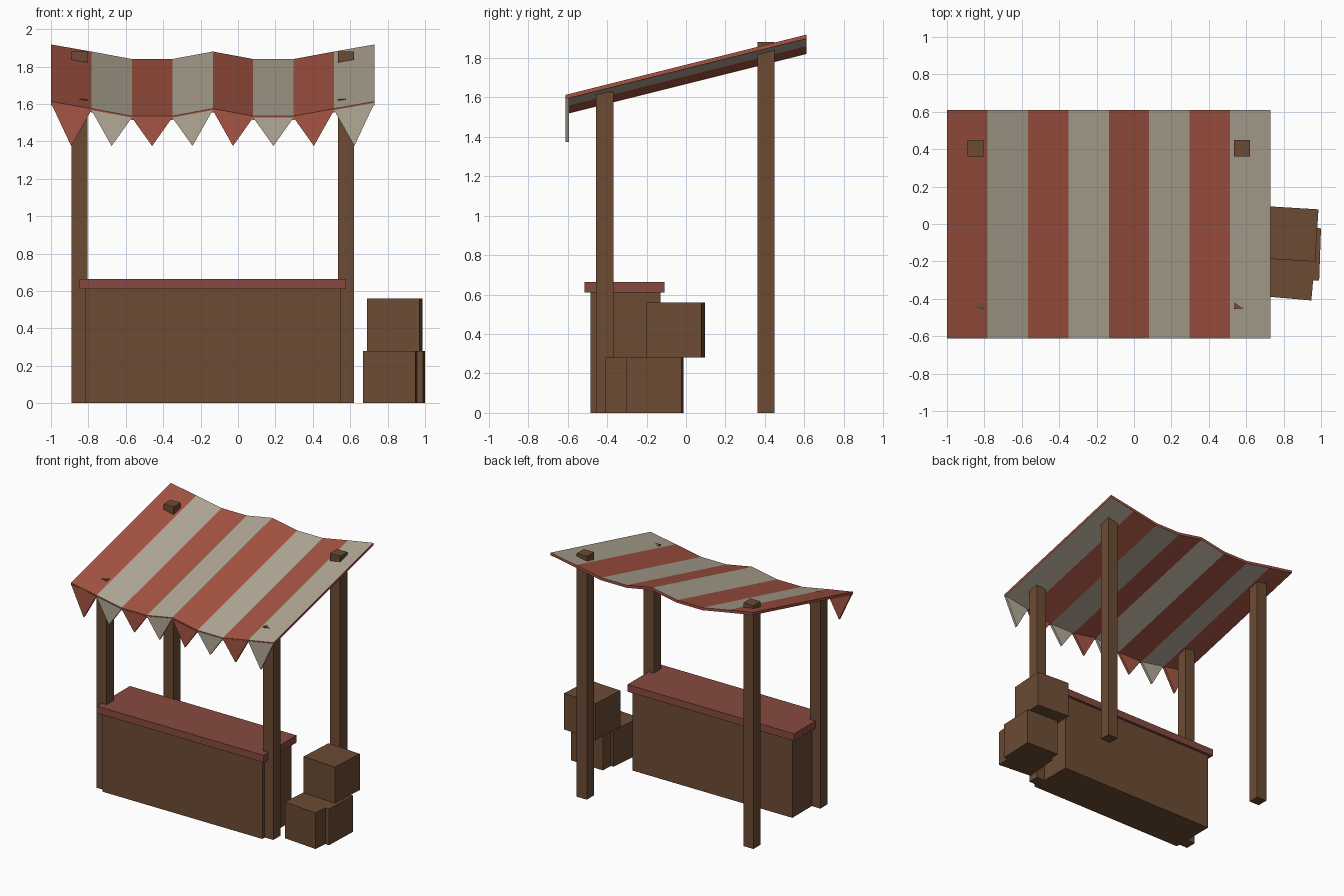
import bpy, bmesh
from math import radians

if "Cube" in bpy.data.objects:
    bpy.data.objects.remove(bpy.data.objects["Cube"])


def material(name, rgb):
    m = bpy.data.materials.new(name)
    m.diffuse_color = (*rgb, 1)
    m.use_nodes = True
    m.node_tree.nodes["Principled BSDF"].inputs["Base Color"].default_value = m.diffuse_color
    return m


wood = material("wood", (0.15, 0.072, 0.034))
red = material("red_cloth", (0.38, 0.09, 0.058))
cream = material("cream_cloth", (0.45, 0.40, 0.31))
top_red = material("counter_red", (0.24, 0.068, 0.05))


def finish(name, bm, mats):
    bmesh.ops.recalc_face_normals(bm, faces=bm.faces)
    me = bpy.data.meshes.new(name)
    bm.to_mesh(me)
    bm.free()
    for m in mats:
        me.materials.append(m)
    ob = bpy.data.objects.new(name, me)
    bpy.context.collection.objects.link(ob)
    return ob


def box(name, center, size, mat, turn=0):
    bm = bmesh.new()
    bmesh.ops.create_cube(bm, size=1)
    bmesh.ops.scale(bm, vec=size, verts=bm.verts)
    ob = finish(name, bm, [mat])
    ob.location = center
    ob.rotation_euler.z = radians(turn)
    return ob


MID = -0.135  # centre line of the stall

# Posts: short pair in front, tall pair behind
for row, y, h in (("front", -0.412, 1.627), ("back", 0.405, 1.88)):
    for side, s in (("left", -1), ("right", 1)):
        box(f"{row}_{side}_post", (MID + s * 0.712, y, h / 2),
            (0.087, 0.087, h), wood)

# Counter body and overhanging top
box("counter_body", (MID, -0.308, 0.305), (1.365, 0.355, 0.61), wood)
box("counter_top", (MID, -0.312, 0.6375), (1.425, 0.405, 0.055), top_red)

# Stacked crates
box("crate_front", (0.821, -0.257, 0.14), (0.28, 0.28, 0.28), wood, -5)
box("crate_rear", (0.855, -0.158, 0.14), (0.28, 0.28, 0.28), wood, -2)
box("crate_upper", (0.838, -0.053, 0.42), (0.28, 0.28, 0.28), wood, -3.5)

# Sagging striped canopy
N, X0, STEP, THICK, DROP = 8, -1.0, 1.73 / 8, 0.02, 0.305
back_z = [1.918, 1.88, 1.84, 1.84, 1.88, 1.84, 1.84, 1.88, 1.918]
bm = bmesh.new()
rows = []
for i, z in enumerate(back_z):
    x = X0 + i * STEP
    rows.append([bm.verts.new(p) for p in (
        (x, -0.61, z - DROP), (x, 0.61, z),
        (x, 0.61, z - THICK), (x, -0.61, z - DROP - THICK))])
for i in range(N):
    a, b = rows[i], rows[i + 1]
    for k in range(4):
        f = bm.faces.new((a[k], b[k], b[(k + 1) % 4], a[(k + 1) % 4]))
        f.material_index = i % 2 if k in (0, 2) else 0
bm.faces.new(rows[0])
bm.faces.new(rows[-1])
finish("canopy", bm, [red, cream])

# Pointed pennants along the front edge
bm = bmesh.new()
for i in range(N):
    xa, xb = X0 + i * STEP, X0 + (i + 1) * STEP
    za, zb = back_z[i] - DROP - 0.008, back_z[i + 1] - DROP - 0.008
    outline = ((xa, za), (xb, zb), ((xa + xb) / 2, 1.375))
    front = [bm.verts.new((x, -0.612, z)) for x, z in outline]
    rear = [bm.verts.new((x, -0.594, z)) for x, z in outline]
    faces = [bm.faces.new(front), bm.faces.new(rear[::-1])]
    for k in range(3):
        j = (k + 1) % 3
        faces.append(bm.faces.new((front[k], rear[k], rear[j], front[j])))
    for f in faces:
        f.material_index = i % 2
finish("pennants", bm, [red, cream])
